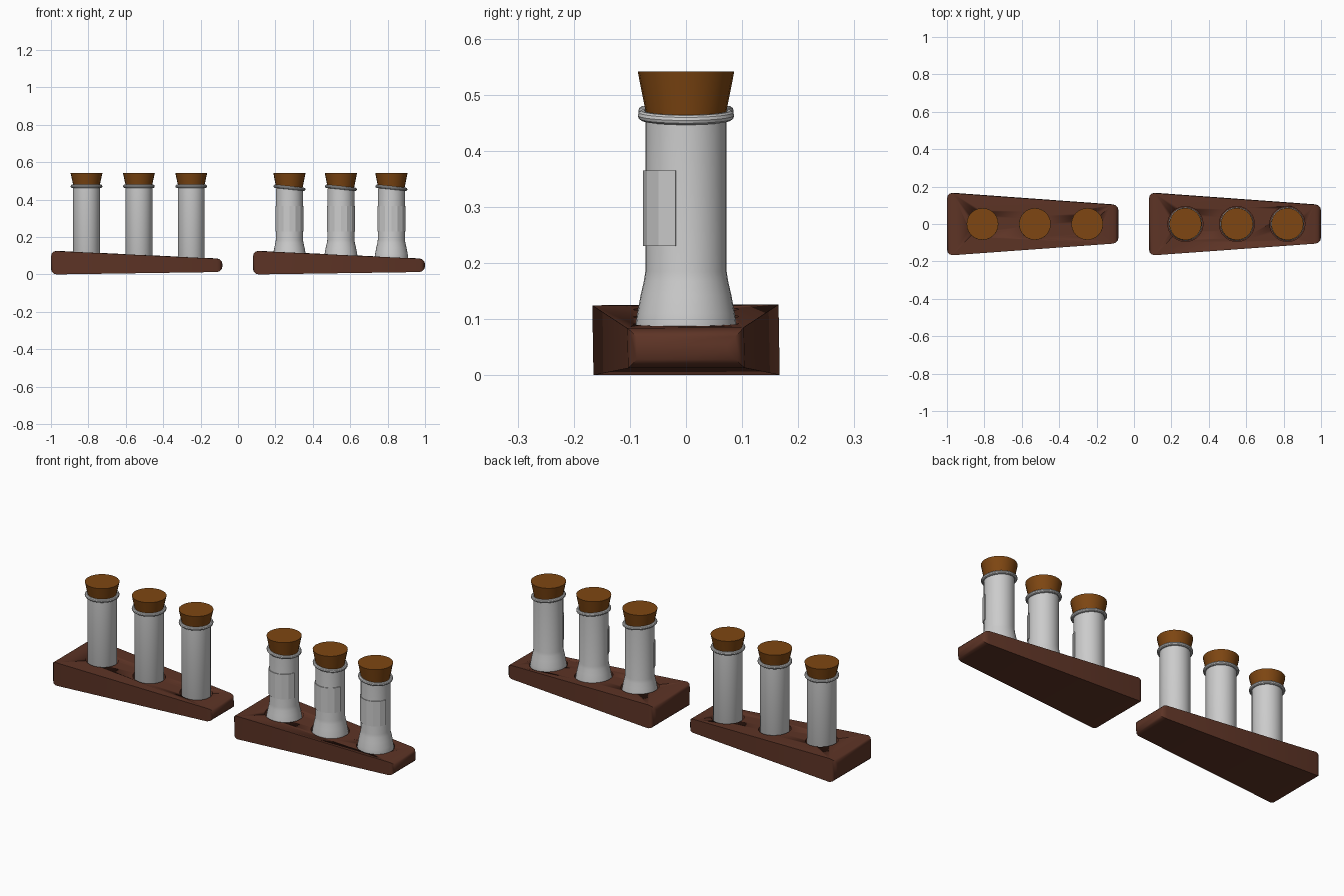
import bpy, bmesh, math
from mathutils import Matrix

if "Cube" in bpy.data.objects:
    bpy.data.objects.remove(bpy.data.objects["Cube"])


def material(name, rgb):
    m = bpy.data.materials.new(name)
    m.diffuse_color = (*rgb, 1)
    m.use_nodes = True
    m.node_tree.nodes["Principled BSDF"].inputs["Base Color"].default_value = m.diffuse_color
    return m


WOOD = material("dark_wood", (0.11, 0.034, 0.019))
CORK = material("cork", (0.21, 0.062, 0.006))


def add_object(name, bm, mat=None, smooth=True):
    bmesh.ops.recalc_face_normals(bm, faces=bm.faces)
    mesh = bpy.data.meshes.new(name)
    bm.to_mesh(mesh)
    bm.free()
    ob = bpy.data.objects.new(name, mesh)
    bpy.context.collection.objects.link(ob)
    if mat:
        mesh.materials.append(mat)
    bpy.ops.object.select_all(action='DESELECT')
    bpy.context.view_layer.objects.active = ob
    ob.select_set(True)
    if smooth:
        bpy.ops.object.shade_smooth_by_angle(angle=math.radians(35))
    return ob


def lathe(name, profile, x, sides=32, mat=None, closed=False, smooth=True):
    """Revolve (radius, z) points round a vertical axis at x."""
    bm = bmesh.new()
    rings = [[bm.verts.new((x + r * math.cos(2 * math.pi * i / sides),
                            r * math.sin(2 * math.pi * i / sides), z))
              for i in range(sides)] for r, z in profile]
    pairs = list(zip(rings, rings[1:]))
    if closed:
        pairs.append((rings[-1], rings[0]))
    else:
        bm.faces.new(rings[0])
        bm.faces.new(rings[-1])
    for a, b in pairs:
        for i in range(sides):
            j = (i + 1) % sides
            bm.faces.new((a[i], a[j], b[j], b[i]))
    return add_object(name, bm, mat, smooth)


def tapered_base(name, x0, x1, hole_xs, hole_r):
    """Wedge block, rounded at both ends, with sockets for the tubes."""
    bm = bmesh.new()
    bmesh.ops.create_cube(bm, size=1)
    for v in bm.verts:
        big = v.co.x < 0
        y, lo, hi = (0.167, 0, 0.126) if big else (0.103, 0.013, 0.084)
        v.co = (x0 if big else x1, math.copysign(y, v.co.y), hi if v.co.z > 0 else lo)
    ends = [e for e in bm.edges if abs(e.verts[0].co.x - e.verts[1].co.x) < 1e-4]
    bmesh.ops.bevel(bm, geom=ends, offset=0.03, segments=3, profile=0.5, affect='EDGES')
    base = add_object(name, bm, WOOD)
    for hx in hole_xs:
        cutter = lathe("socket_cutter", [(hole_r, 0.05), (hole_r, 0.3)], hx, mat=WOOD)
        cutter.hide_render = True
        bpy.context.view_layer.objects.active = base
        mod = base.modifiers.new("socket", 'BOOLEAN')
        mod.object, mod.operation, mod.solver = cutter, 'DIFFERENCE', 'EXACT'
        bpy.ops.object.modifier_apply(modifier=mod.name)
        bpy.data.objects.remove(cutter)


def rim(name, x, z, r, tilt=0):
    ring = [(r + 0.009 * math.cos(a), z + 0.009 * math.sin(a))
            for a in (2 * math.pi * k / 10 for k in range(10))]
    ob = lathe(name, ring, x, closed=True)
    pivot = Matrix.Translation((x, 0, z))
    ob.data.transform(pivot @ Matrix.Rotation(tilt, 4, 'Y') @ pivot.inverted())


def label(name, x):
    """Faceted paper wrap on the front of the tube."""
    bm = bmesh.new()
    cols = []
    for i in range(7):
        a = math.radians(-90 - 76 + 152 * i / 6)
        cols.append([bm.verts.new((x + r * math.cos(a), r * math.sin(a), z))
                     for r, z in ((0.077, 0.23), (0.077, 0.365), (0.069, 0.365), (0.069, 0.23))])
    for a, b in zip(cols, cols[1:]):
        for k in range(4):
            n = (k + 1) % 4
            bm.faces.new((a[k], b[k], b[n], a[n]))
    bm.faces.new(cols[0])
    bm.faces.new(cols[-1])
    add_object(name, bm, smooth=False)


# Left rack: straight tubes with level rims
left_xs = (-0.81, -0.53, -0.25)
tapered_base("left_base", -1.0, -0.083, left_xs, 0.08)
for i, x in enumerate(left_xs, 1):
    lathe(f"straight_tube_{i}", [(0.05, 0.051), (0.066, 0.06), (0.072, 0.075), (0.072, 0.472)], x)
    rim(f"straight_tube_rim_{i}", x, 0.471, 0.076)
    lathe(f"straight_tube_cork_{i}", [(0.066, 0.455), (0.085, 0.541)], x, 24, CORK)

# Right rack: flared tubes with labels and tilted rims
right_xs = (0.275, 0.55, 0.82)
tapered_base("right_base", 0.08, 1.0, right_xs, 0.094)
for i, x in enumerate(right_xs, 1):
    flare = [(0.088, 0.055), (0.09, 0.09), (0.087, 0.11), (0.081, 0.142), (0.075, 0.168),
             (0.0725, 0.185), (0.0725, 0.458)]
    lathe(f"flared_tube_{i}", flare, x)
    rim(f"flared_tube_rim_{i}", x, 0.463, 0.077, math.radians(6))
    lathe(f"flared_tube_cork_{i}", [(0.068, 0.45), (0.086, 0.541)], x, 24, CORK)
    label(f"tube_label_{i}", x)
